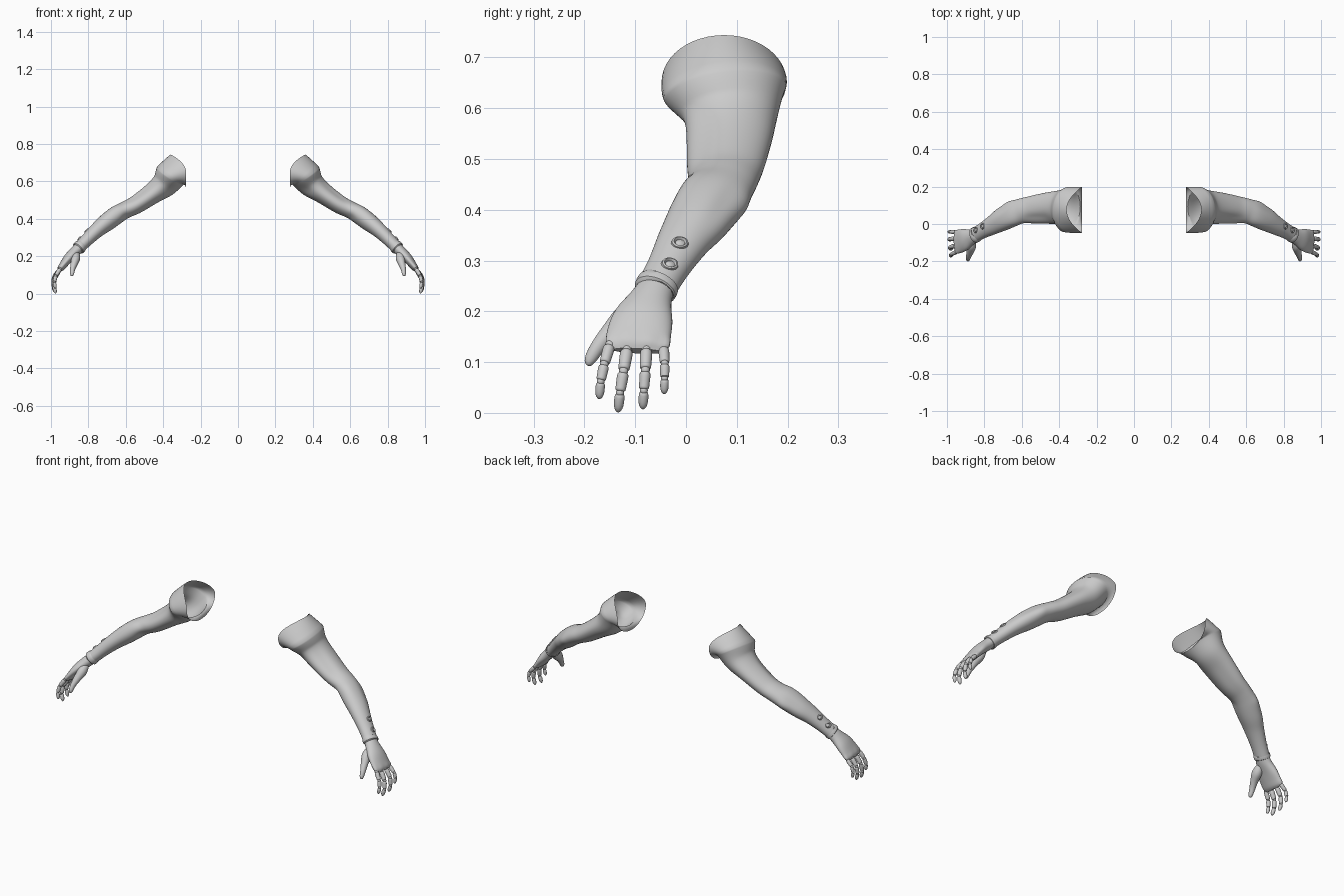
import bpy, bmesh, math
from mathutils import Vector, Matrix

if "Cube" in bpy.data.objects:
    bpy.data.objects.remove(bpy.data.objects["Cube"])

TAU = 2 * math.pi


def finish(name, bm, angle=50):
    bmesh.ops.recalc_face_normals(bm, faces=bm.faces)
    me = bpy.data.meshes.new(name)
    bm.to_mesh(me)
    bm.free()
    ob = bpy.data.objects.new(name, me)
    bpy.context.collection.objects.link(ob)
    mirror = ob.modifiers.new("mirror", 'MIRROR')
    mirror.use_mirror_merge = False
    bpy.context.view_layer.objects.active = ob
    ob.select_set(True)
    bpy.ops.object.shade_smooth_by_angle(angle=math.radians(angle))
    ob.select_set(False)
    return ob


def catmull(s, steps):
    """Smooth list of (x, y, z, width, height) stations."""
    out = []
    for i in range(len(s) - 1):
        a, b, c, d = s[max(i - 1, 0)], s[i], s[i + 1], s[min(i + 2, len(s) - 1)]
        for k in range(steps):
            t = k / steps
            out.append([0.5 * (2 * q + (r - p) * t + (2 * p - 5 * q + 4 * r - u) * t * t
                               + (3 * q - p - 3 * r + u) * t ** 3)
                        for p, q, r, u in zip(a, b, c, d)])
    return out + [list(s[-1])]


def rings_along(stations, n=40, steps=6, bumps=()):
    """Ellipse rings; angle 0 = back, 90 = outer/top, 180 = front, 270 = under."""
    path = catmull(stations, steps)
    rings = []
    for i, (x, y, z, w, h) in enumerate(path):
        t = (Vector(path[min(i + 1, len(path) - 1)][:3]) - Vector(path[max(i - 1, 0)][:3])).normalized()
        W = Vector((0, 1, 0))
        W = (W - t * W.dot(t)).normalized()
        N = t.cross(W)
        ring = []
        for k in range(n):
            a = TAU * k / n
            s = 1
            for pos, ang, amt, lp, la in bumps:
                da = (math.degrees(a) - ang + 180) % 360 - 180
                s += amt * math.exp(-((i / steps - pos) / lp) ** 2 - (da / la) ** 2)
            ring.append(Vector((x, y, z)) + W * w * s * math.cos(a) + N * h * s * math.sin(a))
        rings.append(ring)
    return rings


def skin(bm, rings, caps=(False, False)):
    vs = [[bm.verts.new(p) for p in r] for r in rings]
    n = len(vs[0])
    for r, q in zip(vs, vs[1:]):
        for k in range(n):
            bm.faces.new((r[k], r[(k + 1) % n], q[(k + 1) % n], q[k]))
    for cap, r in zip(caps, (vs[0], vs[-1])):
        if cap:
            bm.faces.new(r)


# Arm shell, open at the shoulder
arm_stations = [
    (.360, .080, .632, .118, .086), (.393, .086, .585, .094, .072),
    (.450, .086, .540, .080, .058), (.540, .078, .478, .070, .050),
    (.600, .070, .448, .066, .046), (.650, .052, .420, .067, .048),
    (.705, .025, .380, .063, .046), (.755, -.005, .338, .052, .040),
    (.810, -.036, .285, .042, .034), (.855, -.062, .240, .040, .032)]
muscles = [
    (0, 180, .06, .7, 40), (1.1, 215, -.10, .5, 30), (2.6, 190, .10, 1.0, 32),
    (2.6, 130, -.10, 1.0, 22), (2.4, 20, .08, 1.2, 35), (2.8, 300, -.08, 1.2, 28),
    (4.6, 225, -.10, .5, 30), (5.2, 130, .08, .9, 30), (5.0, 0, .08, .5, 28),
    (5.6, 50, -.06, .9, 20), (5.8, 270, .06, 1.0, 35)]
rings = rings_along(arm_stations, 48, 6, muscles)
rim = [Vector((.278 + .082 * max(0, math.sin(TAU * k / 48)) ** 2,
               .075 + .123 * math.cos(TAU * k / 48),
               .652 + .092 * math.sin(TAU * k / 48))) for k in range(48)]
blend = [[p.lerp(q, t) + (q - rings[6][k]) * (.25 * t * (1 - t)) for k, (p, q) in enumerate(zip(rim, rings[0]))]
         for t in (0, .2, .4, .6, .8)]
bm = bmesh.new()
skin(bm, blend + rings)
arm = finish("arm", bm)

# Wrist collar
bm = bmesh.new()
skin(bm, rings_along([(.842, -.054, .254, .037, .030), (.843, -.055, .253, .0425, .0355),
                      (.854, -.061, .242, .0425, .0355), (.856, -.062, .240, .036, .029)], 40, 2))
finish("wrist_collar", bm, 35)

# Two raised ports on the outer forearm
bm = bmesh.new()
for target in ((.81, -.012, .335), (.845, -.032, .292)):
    _, loc, nor, _ = arm.closest_point_on_mesh(Vector(target))
    if nor.dot(Vector((.7, 0, .7))) < 0:
        nor = -nor
    rot = nor.to_track_quat('Z', 'Y')
    prof = [(.018, -.006), (.016, .003), (.0125, .005), (.010, .002), (.009, -.001), (.004, .002)]
    skin(bm, [[loc + rot @ Vector((r * math.cos(TAU * k / 24), r * .85 * math.sin(TAU * k / 24), h))
               for k in range(24)] for r, h in prof], (False, True))
finish("forearm_ports", bm, 40)

# Palm
bm = bmesh.new()
skin(bm, rings_along([
    (.850, -.059, .245, .036, .028), (.872, -.070, .222, .043, .029),
    (.903, -.083, .190, .058, .028), (.930, -.092, .158, .063, .022),
    (.948, -.095, .134, .062, .017), (.956, -.096, .122, .050, .009)], 40, 5,
    [(4, 28, .10, .6, 14), (4, 70, .10, .6, 14), (4, 110, .10, .6, 14), (4, 152, .10, .6, 14),
     (2, 270, -.15, 1, 40)]), (True, True))
finish("palm", bm)

# Thumb
bm = bmesh.new()
skin(bm, rings_along([
    (.868, -.092, .212, .018, .020), (.868, -.118, .188, .026, .024),
    (.876, -.148, .160, .019, .019), (.884, -.172, .132, .015, .014),
    (.887, -.187, .108, .012, .011), (.888, -.192, .096, .007, .007),
    (.888, -.193, .093, .001, .001)], 24, 4), (True, True))
finish("thumb", bm)


# Jointed fingers: tapered segments with small ball joints
def finger(name, points, r):
    bm = bmesh.new()
    pts = [Vector(p) for p in points]
    for i, (a, b) in enumerate(zip(pts, pts[1:])):
        rr = r * (1 - .1 * i)
        prof = [(.06, .55), (.12, .9), (.3, 1.0), (.7, .93), (.88, .88), (.94, .55)]
        if i == 2:
            prof = [(.06, .55), (.12, .9), (.4, 1.0), (.7, .9), (.88, .62), (.97, .3), (1, .03)]
        skin(bm, rings_along([(*a.lerp(b, t), rr * s, rr * s) for t, s in prof], 20, 2), (True, True))
        bmesh.ops.create_uvsphere(bm, u_segments=16, v_segments=10, radius=rr * .82,
                                  matrix=Matrix.Translation(a))
    finish(name, bm, 40)


finger("index_finger", [(.950, -.150, .134), (.974, -.161, .096), (.982, -.168, .062), (.976, -.171, .027)], .0115)
finger("middle_finger", [(.955, -.116, .126), (.980, -.123, .082), (.985, -.130, .040), (.974, -.134, .001)], .0125)
finger("ring_finger", [(.957, -.078, .126), (.984, -.080, .084), (.989, -.083, .044), (.979, -.085, .007)], .012)
finger("little_finger", [(.953, -.044, .128), (.982, -.042, .097), (.990, -.042, .068), (.985, -.043, .037)], .0105)
